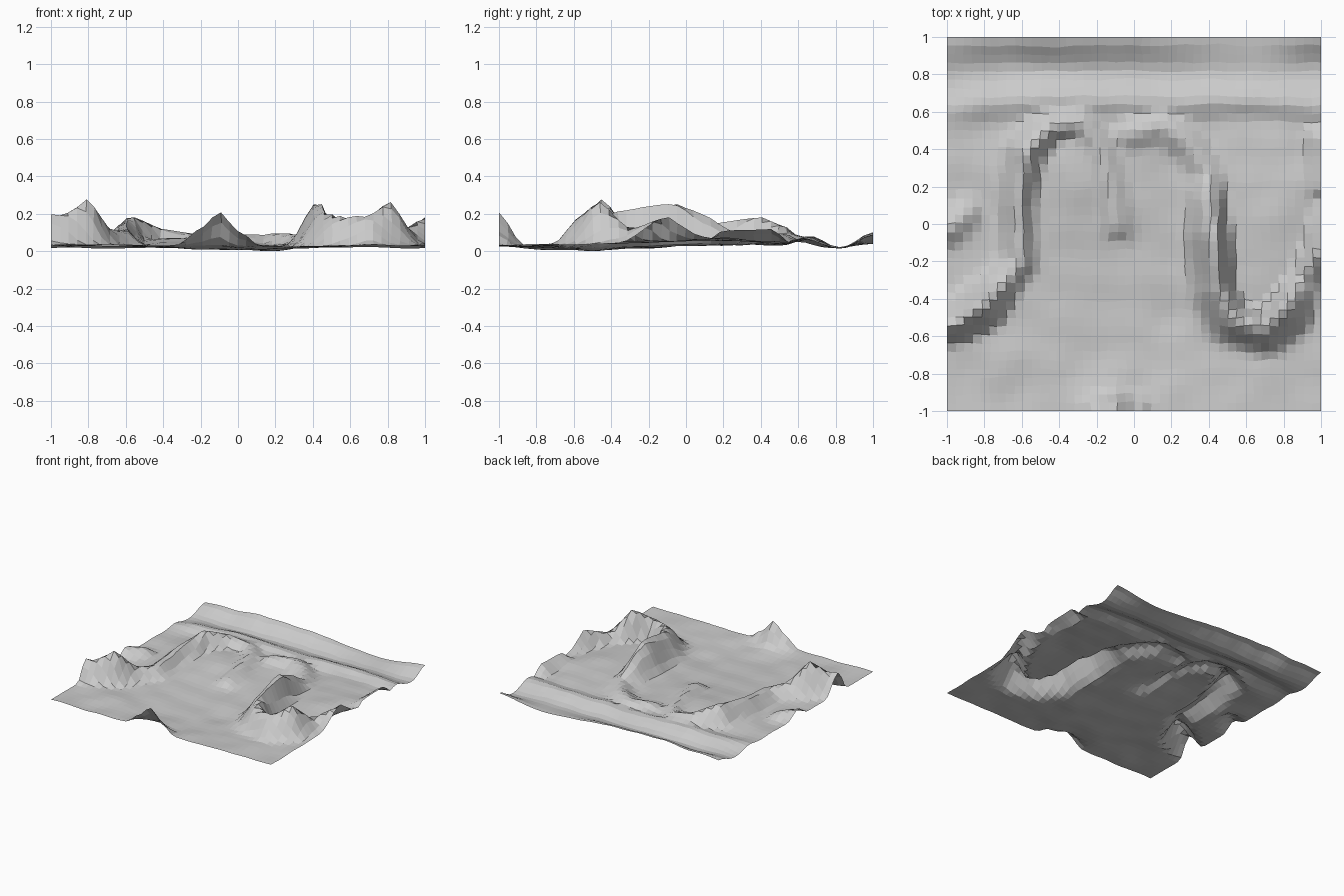
import bpy, bmesh, math
from mathutils import Vector, noise

if "Cube" in bpy.data.objects:
    bpy.data.objects.remove(bpy.data.objects["Cube"])

# Ridge crests: points (x, y, height), width on left side, width on right side
RIDGES = [
    # hooked ridge on the right
    ([(.41, .28, .10), (.42, .1, .2), (.43, -.06, .28), (.46, -.35, .23), (.54, -.5, .2),
      (.7, -.56, .2), (.8, -.46, .28), (.89, -.3, .13), (1, -.1, .2), (1, .05, .1)], .07, .12),
    # winding ridge on the left
    ([(-1, -.55, .21), (-.93, -.53, .2), (-.8, -.45, .29), (-.7, -.33, .14), (-.6, -.2, .12),
      (-.61, .1, .15), (-.57, .38, .2), (-.45, .51, .15), (-.28, .54, .11),
      (-.2, .42, .1), (-.13, .2, .11), (-.1, 0, .09)], .12, .08),
    # low back ridge joining both
    ([(-.02, .48, .1), (.15, .54, .1), (.3, .42, .11), (.41, .25, .1)], .11, .11),
    # back rim
    ([(-1, 1, .08), (-.5, 1, .11), (0, 1, .10), (.6, 1, .04), (1, 1, .1)], .13, .13),
    # front edge peak
    ([(-.2, -1.01, .13), (-.1, -1.01, .22), (.0, -1.01, .12)], .1, .1),
    # left and right edge bumps
    ([(-1, -.03, .11), (-.9, .06, .1)], .1, .1),
    ([(1, .2, .12), (1, .45, .13)], .1, .1),
    # gentle swell behind the ridges
    ([(-1, .62, .06), (-.5, .66, .09), (.1, .66, .08), (.6, .66, .09), (1, .62, .08)], .12, .12),
]


def ridge_height(p, points, wl, wr):
    best = 0
    for a, b in zip(points, points[1:]):
        a2, d = Vector(a[:2]), Vector(b[:2]) - Vector(a[:2])
        t = max(0, min(1, (p - a2).dot(d) / d.length_squared))
        off = p - a2 - d * t
        w = wl if d.x * off.y - d.y * off.x > 0 else wr
        h = a[2] + (b[2] - a[2]) * t
        best = max(best, h * math.exp(-(off.length / w) ** 2))
    return best


def base_height(x, y):
    # shallow basin at the front centre, raised ground inside the right hook and left loop
    h = .045
    h -= .03 * math.exp(-((x - .05) / .5) ** 2 - ((y + .5) / .45) ** 2)
    h += .04 * math.exp(-((x - .75) / .3) ** 2 - ((y - .1) / .45) ** 2)
    h += .035 * math.exp(-((x + .35) / .3) ** 2 - ((y - .25) / .3) ** 2)
    h -= .02 * math.exp(-((y - .82) / .1) ** 2)
    return h


def terrain(x, y):
    p = Vector((x, y))
    base = base_height(x, y)
    # soft maximum of ground and ridges
    top = max(ridge_height(p, *r) for r in RIDGES)
    k = .02
    h = base + .5 * ((top - base) + math.sqrt((top - base) ** 2 + k * k)) - .005
    return h + .012 * noise.noise(Vector((x * 5, y * 5, 3)))


# Terrain sheet
bm = bmesh.new()
bmesh.ops.create_grid(bm, x_segments=44, y_segments=44, size=1)
for v in bm.verts:
    x, y = v.co.x, v.co.y
    # irregular cells, kept straight along the border
    if abs(x) < .999 and abs(y) < .999:
        n = noise.noise_vector(Vector((x * 9, y * 9, 0)))
        x, y = x + n.x * .012, y + n.y * .012
    v.co = (x, y, terrain(x, y))
low = min(v.co.z for v in bm.verts)
for v in bm.verts:
    v.co.z -= low
mesh = bpy.data.meshes.new("terrain")
bm.to_mesh(mesh)
bm.free()
obj = bpy.data.objects.new("terrain", mesh)
bpy.context.collection.objects.link(obj)
